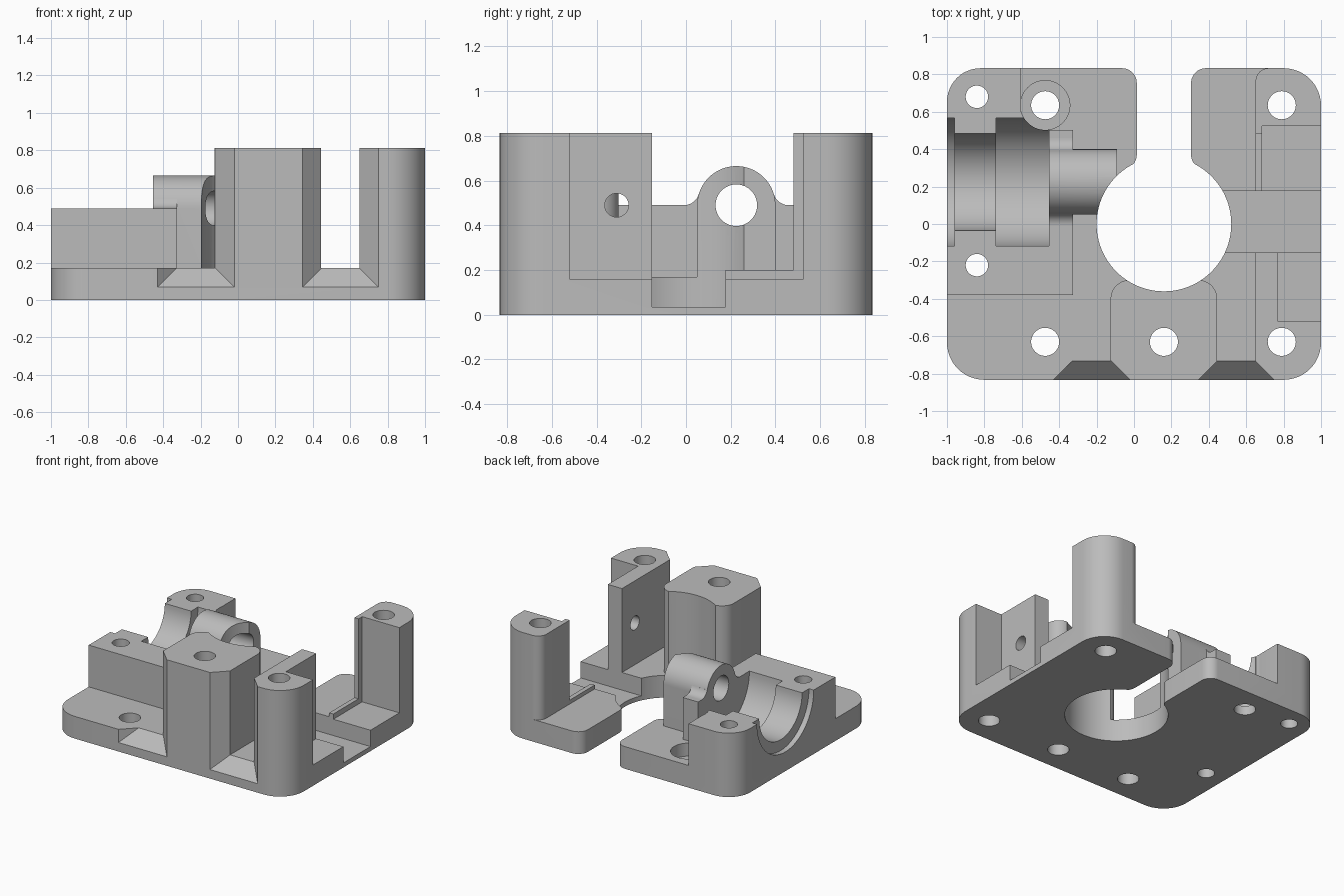
import bpy, bmesh
from math import sin, cos, pi, tan
from mathutils import Vector

cube = bpy.data.objects.get("Cube")
if cube:
    bpy.data.objects.remove(cube, do_unlink=True)

grey = bpy.data.materials.new("plain grey")
grey.use_nodes = True
GREY = (0.5, 0.5, 0.5, 1)
grey.diffuse_color = GREY
grey.node_tree.nodes["Principled BSDF"].inputs["Base Color"].default_value = GREY


def arc(cx, cy, r, a0, a1, n=24):
    return [(cx + r * cos(a0 + (a1 - a0) * i / n), cy + r * sin(a0 + (a1 - a0) * i / n))
            for i in range(n + 1)]


def rounded(corners, n=12):
    """Round the corners of a polygon given as (x, y, radius)."""
    out = []
    for i, (x, y, r) in enumerate(corners):
        p = Vector((x, y))
        if r == 0:
            out.append((x, y))
            continue
        a = (Vector(corners[i - 1][:2]) - p).normalized()
        b = (Vector(corners[(i + 1) % len(corners)][:2]) - p).normalized()
        half = a.angle(b) / 2
        mid = p + (a + b).normalized() * r / sin(half)
        start = p + a * r / tan(half) - mid
        end = p + b * r / tan(half) - mid
        for k in range(n + 1):
            t = k / n
            d = start * (1 - t) + end * t
            # spherical blend keeps the points on the arc
            sweep = pi - 2 * half
            d = start * (sin((1 - t) * sweep) / sin(sweep)) + end * (sin(t * sweep) / sin(sweep))
            out.append(tuple(mid + d))
    return out


def prism(name, pts, lo, hi, axis="z"):
    """Extrude a profile along z (x, y points) or along x (y, z points)."""
    bm = bmesh.new()
    place = (lambda p: (p[0], p[1], lo)) if axis == "z" else (lambda p: (lo, p[0], p[1]))
    face = bm.faces.new([bm.verts.new(place(p)) for p in pts])
    ext = bmesh.ops.extrude_face_region(bm, geom=[face])
    shift = Vector((0, 0, hi - lo)) if axis == "z" else Vector((hi - lo, 0, 0))
    bmesh.ops.translate(bm, vec=shift,
                        verts=[v for v in ext["geom"] if isinstance(v, bmesh.types.BMVert)])
    bmesh.ops.recalc_face_normals(bm, faces=bm.faces)
    mesh = bpy.data.meshes.new(name)
    bm.to_mesh(mesh)
    bm.free()
    mesh.materials.append(grey)
    obj = bpy.data.objects.new(name, mesh)
    bpy.context.collection.objects.link(obj)
    return obj


def box(name, x0, x1, y0, y1, z0, z1):
    return prism(name, [(x0, y0), (x1, y0), (x1, y1), (x0, y1)], z0, z1)


def rod(name, u, v, r, lo, hi, axis="z", n=64):
    return prism(name, arc(u, v, r, 0, 2 * pi, n)[:-1], lo, hi, axis)


def combine(tool, how):
    """Apply one boolean to the body and discard the tool."""
    mod = body.modifiers.new(how, "BOOLEAN")
    mod.operation, mod.solver, mod.object = how, "EXACT", tool
    bpy.context.view_layer.objects.active = body
    bpy.ops.object.modifier_apply(modifier=mod.name)
    bpy.data.objects.remove(tool, do_unlink=True)


def add(tool):
    combine(tool, "UNION")


def cut(tool):
    combine(tool, "DIFFERENCE")


# Oversized plate, trimmed to the outline later
body = box("bracket_body", -1.2, 1.2, -1, 1, 0, 0.17)

# Pillars
add(prism("centre_pillar", rounded([(-0.125, -1.1, 0), (0.445, -1.1, 0),
                                    (0.445, -0.3, 0.1), (-0.125, -0.3, 0.1)]), 0.1, 0.813))
add(box("front_right_pillar", 0.65, 1.3, -1.1, -0.1, 0.1, 0.813))
add(prism("back_right_pillar", rounded([(0.65, 0.1, 0), (1.3, 0.1, 0),
                                        (1.3, 0.833, 0), (0.65, 0.833, 0.07)]), 0.1, 0.813))

# Bearing block with its stepped plan
add(prism("bearing_block", [(-1.3, -0.38), (-0.325, -0.38), (-0.325, 0.503), (-0.455, 0.503),
                            (-0.455, 0.6), (-0.605, 0.6), (-0.605, 1.1), (-1.3, 1.1)], 0.1, 0.49))

# Round-topped shaft housing and the fillets where it meets the block
AY, AZ = 0.225, 0.49
add(prism("shaft_housing", arc(AY, AZ, 0.175, 0, pi, 40) + [(AY - 0.175, 0.1), (AY + 0.175, 0.1)],
          -0.55, -0.09, "x"))
fillet = arc(AY - 0.235, AZ + 0.07, 0.07, -pi / 2, -0.29, 10)
fillet = [(AY - 0.235, 0.4)] + fillet
add(prism("housing_fillet", fillet + [(2 * AY - y, z) for y, z in reversed(fillet)],
          -0.55, -0.325, "x"))

# Trim to the rounded outline with the open slot at the back
outline = rounded([(-1, -0.833, 0.2), (1, -0.833, 0.2), (1, 0.833, 0.2), (0.305, 0.833, 0.08),
                   (0.305, 0.33, 0.08), (0.42, 0.25, 0), (0.16, 0, 0), (-0.1, 0.25, 0),
                   (0.015, 0.33, 0.08), (0.015, 0.833, 0.08), (-1, 0.833, 0.18)])
combine(prism("outline", outline, -0.1, 1.2), "INTERSECT")

# Large central opening
cut(rod("central_opening", 0.16, 0, 0.36, -0.2, 1.3, n=96))

# Stepped bearing bore and shaft hole
for r, x0, x1 in [(0.26, -1.2, -0.6), (0.343, -1.2, -0.96), (0.343, -0.737, -0.455),
                  (0.093, -0.6, 0.1)]:
    cut(rod("bore", AY, AZ, r, x0, x1, "x"))

# Channel, ridge step and pockets on the right side
cut(box("channel", 0.3, 1.2, -0.153, 0.176, 0.035, 1.2))
cut(box("ridge_step", 0.55, 1.2, 0.05, 0.48, 0.2, 1.2))
cut(box("back_pocket", 0.685, 1.2, 0.05, 0.525, 0.16, 1.2))
cut(box("front_pocket", 0.77, 1.2, -0.52, -0.05, 0.16, 1.2))
cut(rod("wall_hole", -0.31, 0.49, 0.053, 0.55, 0.95, "x"))

# Sloped front notches, which also chamfer the pillar corners
for x0, x1 in [(-0.43, -0.02), (0.345, 0.75)]:
    wedge = prism("notch", [(x0 - 0.1, -0.933), (x1 + 0.1, -0.933),
                            (x1 - 0.102, -0.731), (x0 + 0.102, -0.731)], 0.0, 1.2)
    for v in wedge.data.vertices:
        if v.co.z < 0.5:
            v.co.z = v.co.y + 0.902
    cut(wedge)

# Screw holes and the counterbore beside the block
cut(rod("counterbore", -0.475, 0.635, 0.132, 0.07, 1.2))
for x, y, r in [(-0.475, -0.63, 0.075), (0.16, -0.63, 0.075), (0.79, -0.63, 0.075),
                (0.79, 0.635, 0.075), (-0.475, 0.635, 0.075),
                (-0.84, 0.68, 0.06), (-0.84, -0.22, 0.06)]:
    cut(rod("screw_hole", x, y, r, -0.2, 1.3, n=48))

# Smooth the curved walls, keep the edges crisp
bpy.ops.object.select_all(action="DESELECT")
body.select_set(True)
bpy.context.view_layer.objects.active = body
bpy.ops.object.shade_smooth_by_angle(angle=0.5)
